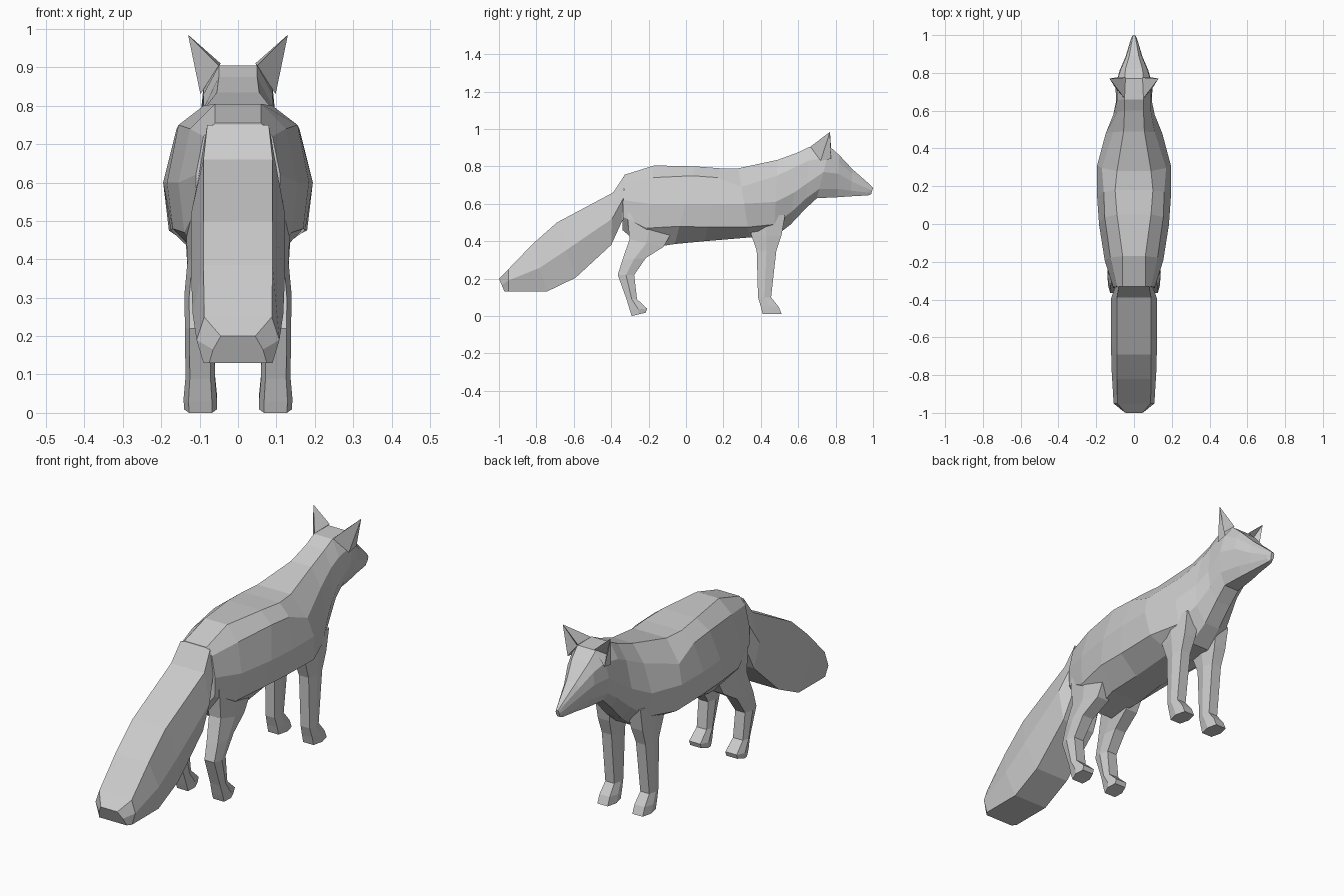
import bpy
import bmesh

default_cube = bpy.data.objects.get("Cube")
if default_cube:
    bpy.data.objects.remove(default_cube, do_unlink=True)

fur = bpy.data.materials.new("plain grey fur")
fur.use_nodes = True
fur.diffuse_color = (0.6, 0.6, 0.6, 1)
fur.node_tree.nodes["Principled BSDF"].inputs["Base Color"].default_value = fur.diffuse_color


def finish(name, bm):
    """Turn a bmesh into a flat shaded object with the fur material."""
    bmesh.ops.recalc_face_normals(bm, faces=bm.faces)
    mesh = bpy.data.meshes.new(name)
    bm.to_mesh(mesh)
    bm.free()
    mesh.materials.append(fur)
    obj = bpy.data.objects.new(name, mesh)
    bpy.context.collection.objects.link(obj)
    return obj


def loft(name, rings):
    """Skin a closed tube through rings of points and cap both ends."""
    bm = bmesh.new()
    loops = [[bm.verts.new(p) for p in ring] for ring in rings]
    for low, high in zip(loops, loops[1:]):
        for i in range(len(low)):
            j = (i + 1) % len(low)
            bm.faces.new((low[i], low[j], high[j], high[i]))
    bm.faces.new(loops[0])
    bm.faces.new(loops[-1])
    return finish(name, bm)


def mirrored(half):
    """Complete a ring from its points on the +x side, top to bottom."""
    return half + [(-x, y, z) for x, y, z in reversed(half)]


def body_ring(y_top, y_bottom, *section):
    """Leaning ring; section holds (x, z) pairs from back to belly."""
    top, bottom = section[0][1], section[-1][1]
    half = []
    for x, z in section:
        t = (top - z) / (top - bottom)
        half.append((x, y_top + t * (y_bottom - y_top), z))
    return mirrored(half)


# Body, neck and head in one skin, from rump to nose
torso = [
    body_ring(-.33, -.34, (.06, .755), (.09, .72), (.11, .62), (.11, .53), (.05, .46)),
    body_ring(-.17, -.22, (.06, .805), (.125, .74), (.155, .6), (.14, .47), (.05, .36)),
    body_ring(.05, -.06, (.09, .8), (.155, .75), (.185, .6), (.17, .48), (.08, .385)),
    body_ring(.18, .1, (.1, .79), (.16, .74), (.195, .6), (.175, .475), (.07, .4)),
    body_ring(.28, .34, (.09, .79), (.17, .69), (.195, .6), (.18, .475), (.07, .42)),
    body_ring(.49, .47, (.055, .835), (.11, .75), (.15, .61), (.13, .49), (.05, .42)),
]
neck_and_head = [
    body_ring(.6, .56, (.05, .875), (.09, .8), (.11, .66), (.1, .56), (.04, .49)),
    body_ring(.66, .64, (.05, .905), (.09, .83), (.095, .71), (.08, .63), (.04, .575)),
    body_ring(.77, .7, (.05, .905), (.09, .85), (.098, .77), (.075, .68), (.04, .63)),
    body_ring(.82, .81, (.045, .86), (.07, .82), (.075, .76), (.05, .68), (.03, .635)),
    body_ring(.89, .88, (.025, .785), (.04, .76), (.045, .72), (.035, .67), (.02, .64)),
    body_ring(.975, .975, (.01, .71), (.014, .7), (.018, .68), (.015, .66), (.01, .645)),
    body_ring(1, .99, (.005, .685), (.008, .68), (.01, .67), (.008, .66), (.005, .652)),
]
loft("body_and_head", torso + neck_and_head)


# Bushy tail
def tail_ring(top, bottom, x_top, x_mid, x_bottom):
    middle = [(a + b) / 2 for a, b in zip(top, bottom)]
    return mirrored([(x_top, *top), (x_mid, *middle), (x_bottom, *bottom)])


loft("tail", [
    tail_ring((-.33, .75), (-.34, .51), .08, .1, .08),
    tail_ring((-.39, .66), (-.4, .38), .09, .122, .09),
    tail_ring((-.69, .5), (-.59, .205), .09, .122, .09),
    tail_ring((-.82, .385), (-.745, .13), .09, .118, .09),
    tail_ring((-.95, .25), (-.95, .13), .088, .108, .09),
    tail_ring((-1, .2), (-.97, .13), .045, .065, .075),
])


# Legs: six sided tubes, widest halfway between heel and toe side
def leg_ring(z, back, front, inner, outer, rise=0):
    mid, c = (back + front) / 2, (outer - inner) * 0.15
    return [(inner + c, back, z), (outer - c, back, z),
            (outer, mid, z + rise / 2), (outer - c, front, z + rise),
            (inner + c, front, z + rise), (inner, mid, z + rise / 2)]


front_leg = [
    leg_ring(.01, .41, .512, .055, .135),
    leg_ring(.05, .4, .495, .055, .135),
    leg_ring(.1, .385, .455, .06, .13),
    leg_ring(.35, .378, .483, .055, .13),
    leg_ring(.43, .35, .51, .045, .135),
    leg_ring(.54, .32, .53, .03, .14),
]
hind_leg = [
    leg_ring(0, -.29, -.215, .055, .14, .018),
    leg_ring(.03, -.3, -.208, .055, .142, .01),
    leg_ring(.09, -.318, -.262, .06, .137),
    leg_ring(.22, -.365, -.277, .062, .138),
    leg_ring(.3, -.34, -.215, .055, .14, .01),
    leg_ring(.41, -.302, -.12, .04, .132, -.04),
    leg_ring(.52, -.312, -.08, .03, .135, -.08),
    leg_ring(.62, -.31, -.1, .03, .125),
]
for leg_name, rings in (("front_leg", front_leg), ("hind_leg", hind_leg)):
    for side, sign in (("left", 1), ("right", -1)):
        loft(f"{side}_{leg_name}", [[(sign * x, y, z) for x, y, z in r] for r in rings])

# Pointed ears with a hollow front
for side, sign in (("left", 1), ("right", -1)):
    bm = bmesh.new()
    points = [(.13, .77, .985), (.045, .775, .91), (.05, .665, .905),
              (.098, .72, .83), (.1, .775, .84), (.08, .73, .88)]
    tip, crown, back, cheek, front, hollow = [
        bm.verts.new((sign * x, y, z)) for x, y, z in points]
    for face in ((tip, crown, back), (tip, back, cheek), (tip, cheek, front),
                 (tip, front, hollow), (tip, hollow, crown), (crown, hollow, front),
                 (crown, front, cheek, back)):
        bm.faces.new(face)
    finish(f"{side}_ear", bm)
